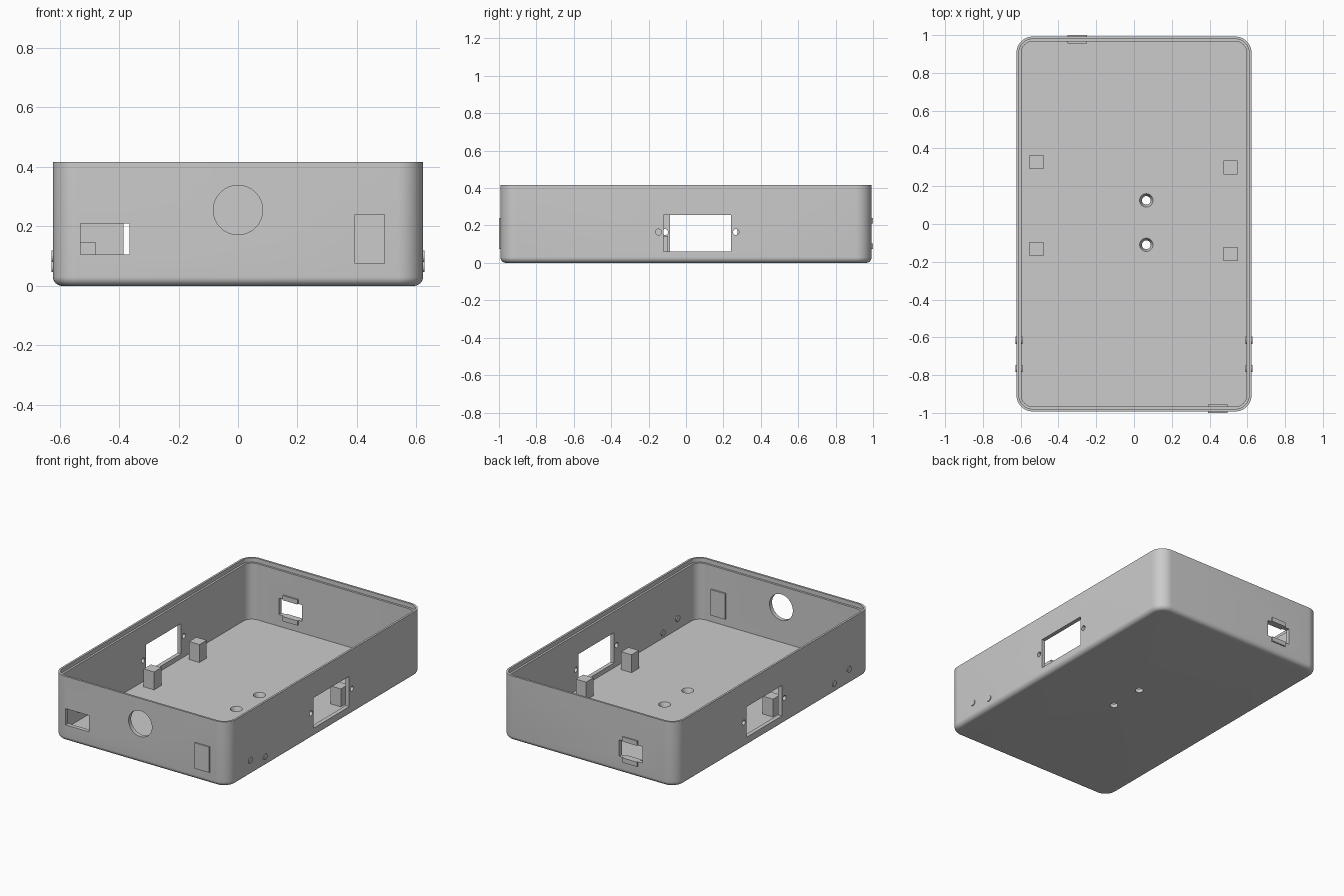
import bpy, bmesh, math
from mathutils import Matrix, Vector

old = bpy.data.objects.get("Cube")
if old:
    bpy.data.objects.remove(old, do_unlink=True)

HX, HY, TOP = 0.622, 0.992, 0.417
RADIUS, WALL, FLOOR, BEVEL = 0.085, 0.026, 0.03, 0.03

grey = bpy.data.materials.new("plain grey")
grey.use_nodes = True
colour = (0.6, 0.6, 0.6, 1)
grey.diffuse_color = colour
grey.node_tree.nodes["Principled BSDF"].inputs["Base Color"].default_value = colour


def make_object(name, bm):
    bmesh.ops.recalc_face_normals(bm, faces=bm.faces)
    mesh = bpy.data.meshes.new(name)
    bm.to_mesh(mesh)
    bm.free()
    mesh.materials.append(grey)
    obj = bpy.data.objects.new(name, mesh)
    bpy.context.collection.objects.link(obj)
    return obj


def add_box(bm, low, high):
    low, high = Vector(low), Vector(high)
    matrix = Matrix.Translation((low + high) / 2) @ Matrix.Diagonal((*(high - low), 1))
    bmesh.ops.create_cube(bm, size=1, matrix=matrix)


def add_cylinder(bm, centre, axis, r1, depth, r2=None, sides=32):
    turn = Vector((0, 0, 1)).rotation_difference(Vector(axis)).to_matrix().to_4x4()
    bmesh.ops.create_cone(bm, cap_ends=True, segments=sides, radius1=r1,
                          radius2=r1 if r2 is None else r2, depth=depth,
                          matrix=Matrix.Translation(centre) @ turn)


def smooth(obj):
    bpy.ops.object.select_all(action='DESELECT')
    obj.select_set(True)
    bpy.context.view_layer.objects.active = obj
    bpy.ops.object.shade_smooth_by_angle(angle=math.radians(30))


def ring(bm, inset, z, steps=12):
    """Rounded rectangle of vertices, inset from the outer wall."""
    r = RADIUS - inset
    verts = []
    for quarter, (sx, sy) in enumerate(((1, 1), (-1, 1), (-1, -1), (1, -1))):
        for i in range(steps + 1):
            a = (quarter + i / steps) * math.pi / 2
            verts.append(bm.verts.new((sx * (HX - RADIUS) + r * math.cos(a),
                                       sy * (HY - RADIUS) + r * math.sin(a), z)))
    return verts


# Tray shell: rounded bottom edge, wall, stepped rim and floor
profile = []
for i in range(9):
    a = i / 8 * math.pi / 2
    profile.append((BEVEL * (1 - math.sin(a)), BEVEL * (1 - math.cos(a))))
profile += [(0, TOP), (0.013, TOP), (0.013, TOP - 0.027),
            (WALL, TOP - 0.027), (WALL, FLOOR)]
bm = bmesh.new()
rings = [ring(bm, inset, z) for inset, z in profile]
for lower, upper in zip(rings, rings[1:]):
    for i in range(len(lower)):
        j = (i + 1) % len(lower)
        bm.faces.new((lower[i], lower[j], upper[j], upper[i]))
bm.faces.new(rings[0])
bm.faces.new(rings[-1])
tray = make_object("tray", bm)

# Openings
cut = bmesh.new()
add_box(cut, (-0.53, -1.1, 0.105), (-0.365, -0.9, 0.21))     # front port
add_box(cut, (-0.385, 0.9, 0.105), (-0.22, 1.1, 0.21))       # back port
add_cylinder(cut, (0, -1, 0.255), (0, 1, 0), 0.083, 0.2, sides=64)
for side, mid in ((1, 0.06), (-1, 0.095)):                   # side sockets
    x = side * 0.61
    add_box(cut, (x - 0.1, mid - 0.18, 0.06), (x + 0.1, mid + 0.18, 0.255))
    for end in (-1, 1):
        add_cylinder(cut, (x, mid + end * 0.207, 0.165), (1, 0, 0), 0.016, 0.2)
for y in (0.125, -0.11):                                     # countersunk floor holes
    add_cylinder(cut, (0.065, y, FLOOR / 2), (0, 0, 1), 0.021, 0.037, 0.037)
    add_cylinder(cut, (0.065, y, 0), (0, 0, 1), 0.023, 0.03)
cutter = make_object("opening_cutter", cut)
cutter.hide_render = True
mod = tray.modifiers.new("openings", 'BOOLEAN')
mod.operation, mod.solver, mod.object = 'DIFFERENCE', 'EXACT', cutter
mod.use_self = True
bpy.context.view_layer.objects.active = tray
bpy.ops.object.modifier_apply(modifier=mod.name)
bpy.data.objects.remove(cutter, do_unlink=True)
smooth(tray)

# Standoff posts on the floor
for name, x, y in (("left_back", 0.51, 0.3), ("left_front", 0.51, -0.16),
                   ("right_back", -0.515, 0.328), ("right_front", -0.515, -0.132)):
    bm = bmesh.new()
    add_box(bm, (x - 0.037, y - 0.037, FLOOR - 0.01), (x + 0.037, y + 0.037, 0.145))
    make_object(name + "_standoff", bm)

# Thin raised panels let through the front and back walls
for name, x, y, low, high in (("front_panel", 0.443, -0.978, 0.075, 0.24),
                              ("back_panel_top", -0.3, 0.978, 0.21, 0.24),
                              ("back_panel_bottom", -0.3, 0.978, 0.075, 0.105)):
    bm = bmesh.new()
    add_box(bm, (x - 0.052, y - 0.022, low), (x + 0.052, y + 0.022, high))
    make_object(name, bm)

# Small round plugs low on both side walls
for side, label in ((1, "left"), (-1, "right")):
    for y, z, place in ((-0.765, 0.1, "front"), (-0.615, 0.065, "back")):
        bm = bmesh.new()
        add_cylinder(bm, (side * 0.608, y, z), (1, 0, 0), 0.019, 0.038)
        smooth(make_object(f"{label}_{place}_plug", bm))
